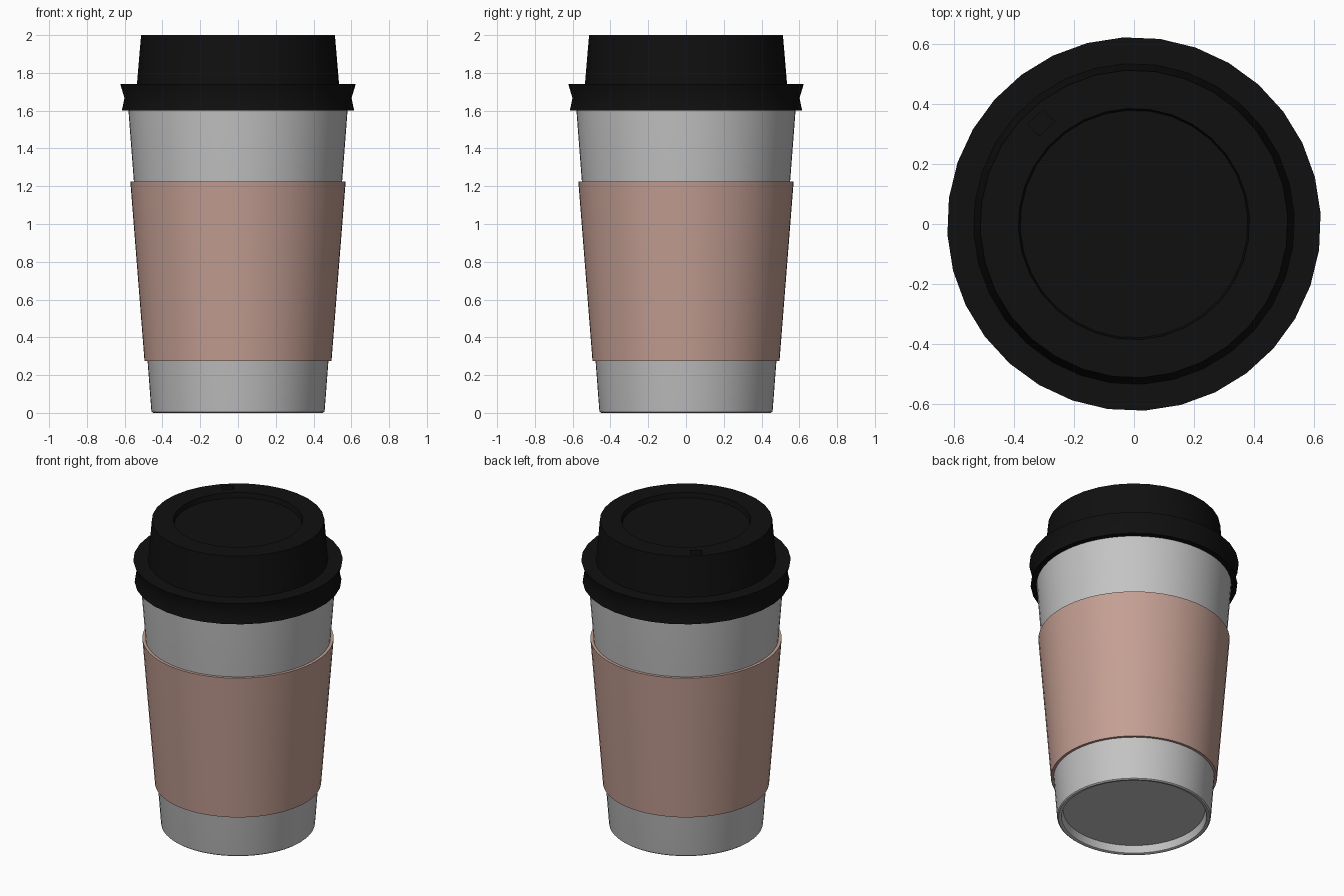
import bpy, bmesh, math
from mathutils import Matrix

if "Cube" in bpy.data.objects:
    bpy.data.objects.remove(bpy.data.objects["Cube"])


def material(name, rgb):
    m = bpy.data.materials.new(name)
    m.diffuse_color = (*rgb, 1)
    m.use_nodes = True
    m.node_tree.nodes["Principled BSDF"].inputs["Base Color"].default_value = m.diffuse_color
    return m


def lathe(name, profile, sides, mat, phase=0.0, closed=False):
    """Revolve (radius, z) points about z; radius 0 becomes a pole."""
    bm = bmesh.new()
    rings = []
    for r, z in profile:
        if r == 0:
            rings.append([bm.verts.new((0, 0, z))] * sides)
        else:
            rings.append([bm.verts.new((r * math.cos(a), r * math.sin(a), z))
                          for a in (phase + 2 * math.pi * i / sides for i in range(sides))])
    pairs = list(zip(rings, rings[1:]))
    if closed:
        pairs.append((rings[-1], rings[0]))
    for a, b in pairs:
        for i in range(sides):
            j = (i + 1) % sides
            corners = list(dict.fromkeys((a[i], a[j], b[j], b[i])))
            bm.faces.new(corners)
    bmesh.ops.recalc_face_normals(bm, faces=bm.faces)
    mesh = bpy.data.meshes.new(name)
    bm.to_mesh(mesh)
    bm.free()
    mesh.materials.append(mat)
    ob = bpy.data.objects.new(name, mesh)
    bpy.context.collection.objects.link(ob)
    return ob


def activate(ob):
    bpy.ops.object.select_all(action='DESELECT')
    ob.select_set(True)
    bpy.context.view_layer.objects.active = ob


paper = material("cup_grey", (0.55, 0.55, 0.55))
card = material("sleeve_pink_brown", (0.55, 0.345, 0.29))
plastic = material("lid_black", (0.005, 0.005, 0.005))

# Paper cup: recessed base, rolled foot, tapered wall, hollow inside
cup = lathe("cup", [(0, 0.05), (0.422, 0.05), (0.432, 0.004), (0.44, 0.0), (0.45, 0.0),
                    (0.457, 0.006), (0.459, 0.015), (0.58, 1.6), (0.588, 1.71),
                    (0.575, 1.71), (0.45, 0.07), (0, 0.07)], 64, paper)

# Cardboard sleeve
sleeve = lathe("sleeve", [(0.495, 0.275), (0.57, 1.225), (0.549, 1.225), (0.474, 0.275)],
               64, card, closed=True)

# Lid: sunken centre, raised drinking rim, pinched snap band
lid = lathe("lid", [(0, 1.968), (0.38, 1.968), (0.386, 2.0), (0.514, 2.0), (0.536, 1.74),
                    (0.624, 1.74), (0.602, 1.667), (0.616, 1.6), (0.575, 1.6),
                    (0.585, 1.72), (0, 1.72)], 32, plastic, math.radians(3.25))

# Sip hole cut into the rim
bpy.ops.mesh.primitive_cube_add(size=1)
cutter = bpy.context.object
cutter.name = "sip_hole_cutter"
cutter.hide_render = True
cutter.data.transform(Matrix.Translation((-0.31, 0.338, 2.0))
                      @ Matrix.Rotation(math.radians(132.5), 4, 'Z')
                      @ Matrix.Diagonal((0.055, 0.07, 0.08, 1)))
activate(lid)
mod = lid.modifiers.new("sip_hole", 'BOOLEAN')
mod.operation = 'DIFFERENCE'
mod.solver = 'EXACT'
mod.object = cutter
bpy.ops.object.modifier_apply(modifier=mod.name)
bpy.data.objects.remove(cutter)

for ob in (cup, sleeve, lid):
    activate(ob)
    bpy.ops.object.shade_smooth_by_angle(angle=math.radians(30))
